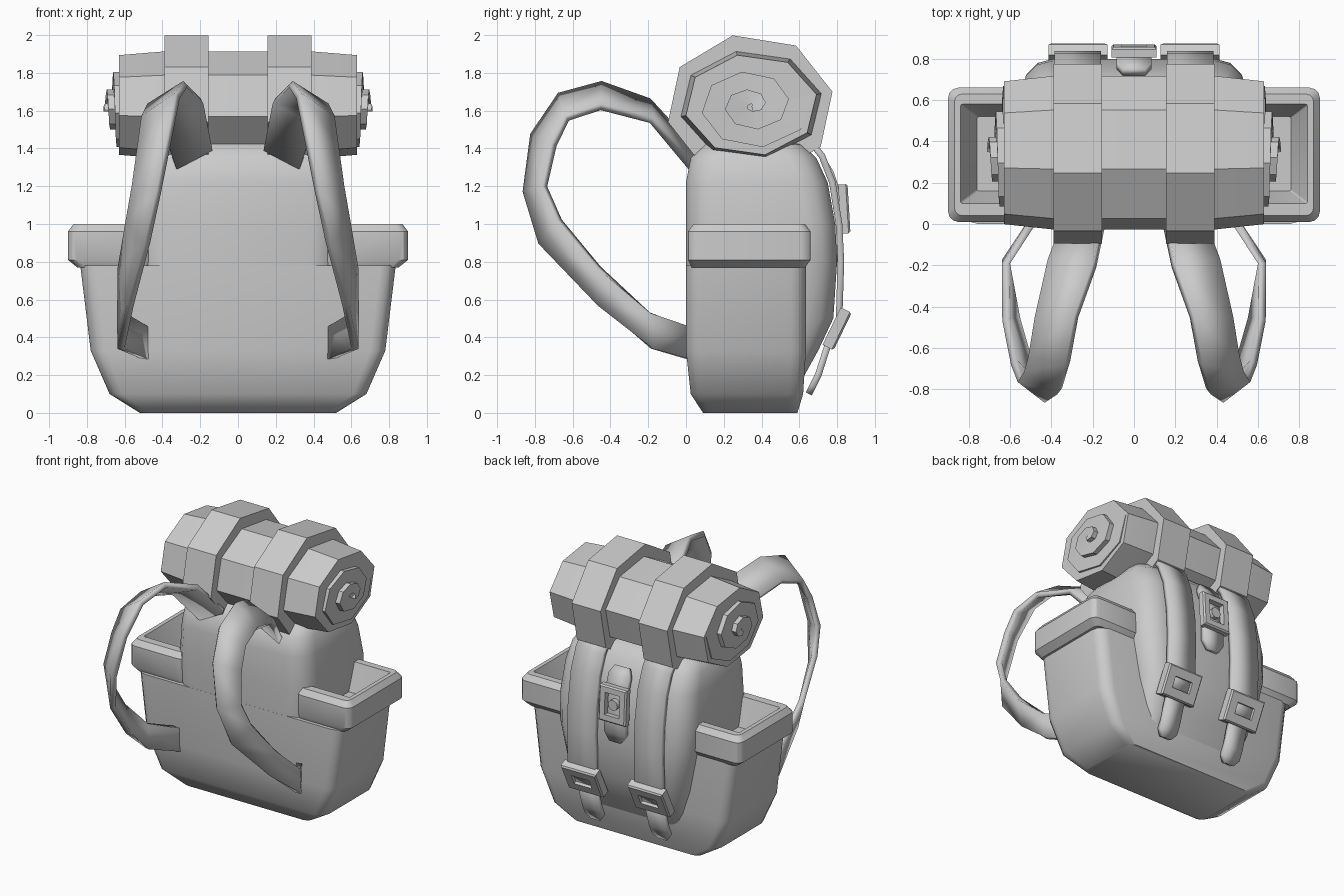
import bpy, bmesh, math
from mathutils import Vector, Matrix

if "Cube" in bpy.data.objects:
    bpy.data.objects.remove(bpy.data.objects["Cube"], do_unlink=True)

grey = bpy.data.materials.new("canvas_grey")
grey.use_nodes = True
grey.diffuse_color = (0.6, 0.6, 0.6, 1)
grey.node_tree.nodes["Principled BSDF"].inputs["Base Color"].default_value = (0.6, 0.6, 0.6, 1)


def make(name, rings, caps=True, loop=False, closed=True, mirror=False, thick=0, angle=30):
    """Skin a list of equal-length point rings into one object."""
    bm = bmesh.new()
    rows = [[bm.verts.new(p) for p in ring] for ring in rings]
    n = len(rows[0])
    pairs = list(zip(rows, rows[1:])) + ([(rows[-1], rows[0])] if loop else [])
    for a, b in pairs:
        for i in range(n if closed else n - 1):
            j = (i + 1) % n
            bm.faces.new((a[i], a[j], b[j], b[i]))
    if caps and closed and not loop:
        bm.faces.new(rows[0])
        bm.faces.new(rows[-1])
    bmesh.ops.recalc_face_normals(bm, faces=bm.faces)
    mesh = bpy.data.meshes.new(name)
    bm.to_mesh(mesh)
    bm.free()
    mesh.materials.append(grey)
    ob = bpy.data.objects.new(name, mesh)
    bpy.context.collection.objects.link(ob)
    bpy.ops.object.select_all(action='DESELECT')
    ob.select_set(True)
    bpy.context.view_layer.objects.active = ob
    bpy.ops.object.shade_smooth_by_angle(angle=math.radians(angle))
    if thick:
        mod = ob.modifiers.new("thickness", 'SOLIDIFY')
        mod.thickness, mod.offset = thick, 0
    if mirror:
        ob.modifiers.new("mirror", 'MIRROR').use_mirror_merge = False
    return ob


def rounded(x0, x1, y0, y1, z, r):
    """Horizontal rectangle with rounded corners."""
    pts = []
    corners = ((x1 - r, y1 - r), (x0 + r, y1 - r), (x0 + r, y0 + r), (x1 - r, y0 + r))
    for k, (cx, cy) in enumerate(corners):
        for s in range(4):
            a = math.pi / 2 * (k + s / 3)
            pts.append((cx + r * math.cos(a), cy + r * math.sin(a), z))
    return pts


def octagon(x, scale, cy, cz, ry, rz):
    return [(x, cy + scale * ry * math.cos(math.radians(102 - 45 * k)),
             cz + scale * rz * math.sin(math.radians(102 - 45 * k))) for k in range(8)]


def frame(name, w, h, depth, bar, centre, tilt, mirror=False):
    """Rectangular buckle with an open middle."""
    m = Matrix.Translation(centre) @ Matrix.Rotation(tilt, 4, 'X')

    def ring(inset, y):
        a, b = w / 2 - inset, h / 2 - inset
        return [m @ Vector(p) for p in ((-a, y, -b), (a, y, -b), (a, y, b), (-a, y, b))]
    d = depth / 2
    make(name, [ring(0, -d), ring(0, d - .01), ring(.01, d), ring(bar, d), ring(bar, -d)],
         loop=True, mirror=mirror)


def flat_strap(name, path, thick, mirror=False):
    """Strap running over points given as x0, x1, y, z."""
    make(name, [[(a, y, z), (b, y, z)] for a, b, y, z in path],
         closed=False, thick=thick, mirror=mirror)


# Wide lower bag: half width, front, back, height, corner radius
make("lower_bag", [rounded(-w, w, f, b, z, r) for w, f, b, z, r in (
    (.52, .09, .59, 0, .05), (.68, .025, .62, .10, .07), (.78, 0, .635, .33, .08),
    (.835, 0, .635, .78, .08))], angle=50)

# Tall main compartment bulging to the back
make("main_compartment", [rounded(-w, w, f, b, z, r) for w, f, b, z, r in (
    (.40, .05, .60, .15, .08), (.44, .03, .70, .33, .12), (.48, .01, .78, .50, .14),
    (.54, 0, .80, .80, .15), (.545, 0, .79, 1.0, .15), (.53, 0, .75, 1.22, .15),
    (.51, .025, .69, 1.35, .14), (.46, .09, .62, 1.42, .12), (.40, .15, .56, 1.44, .1))],
    angle=50)

# Open side pocket with a thick rim
make("side_pocket_rim", [rounded(*v) for v in (
    (.46, .85, .03, .63, .77, .04), (.46, .90, .01, .66, .81, .05),
    (.46, .90, .01, .66, .96, .05), (.48, .87, .04, .63, 1.0, .04),
    (.50, .84, .10, .58, 1.0, .01), (.52, .76, .16, .52, .80, .01))], mirror=True)

# Bedroll with stepped spiral ends
roll = (.345, 1.63, .38, .29)
make("bedroll", [octagon(x, s, *roll) for x, s in (
    (-.63, .93), (-.39, 1), (.39, 1), (.63, .93))])


def spiral_point(k, layer):
    s = max(.95 - .33 * k / 8, .02)
    return Vector(octagon(.625 + .035 * layer / 8, s, *roll)[k % 8])


make("bedroll_spiral", [[spiral_point(k, k - 8), spiral_point(k, k), spiral_point(k + 8, k)]
     for k in range(2, 21)], closed=False, mirror=True)

# Bands around the bedroll, running down the back
make("bedroll_band", [octagon(x, 1, .34, 1.62, .445, .387) for x in (.155, .39)], mirror=True)
flat_strap("closure_strap", [(.16, .385, y, z) for y, z in (
    (.64, 1.46), (.72, 1.36), (.775, 1.22), (.81, 1.0), (.82, .80), (.81, .48), (.77, .40))],
    .035, True)
flat_strap("closure_strap_tail", [(.20, .345, .77, .42), (.20, .345, .70, .20),
           (.20, .345, .67, .14), (.235, .31, .65, .10)], .035, True)
frame("closure_buckle", .285, .22, .065, .07, (.272, .80, .445), -.45, True)

# Centre clip on the back
flat_strap("centre_strap", [(-.055, .055, .735, 1.32), (-.085, .085, .765, 1.27),
           (-.085, .085, .80, 1.17), (-.085, .085, .815, .95),
           (-.085, .085, .815, .86), (-.045, .045, .815, .80)], .035)
frame("centre_buckle", .22, .26, .05, .05, (0, .838, 1.08), .06)
make("centre_button", [[(.038 * math.cos(a * math.pi / 6), y, 1.08 + .038 * math.sin(a * math.pi / 6))
     for a in range(12)] for y in (.80, .855)])

# Twisting shoulder strap: leading edge and trailing edge
leading = ((.14, .03, 1.40), (.19, -.20, 1.65), (.28, -.45, 1.74), (.32, -.67, 1.68),
           (.36, -.81, 1.47), (.42, -.85, 1.17), (.48, -.77, .90), (.57, -.46, .57),
           (.62, -.18, .34), (.48, .03, .28))
trailing = ((.33, .03, 1.30), (.41, -.18, 1.55), (.47, -.45, 1.62), (.50, -.63, 1.56),
            (.52, -.70, 1.42), (.55, -.75, 1.20), (.58, -.67, 1.02), (.62, -.46, .77),
            (.62, -.19, .53), (.48, .03, .45))
make("shoulder_strap", list(zip(leading, trailing)), closed=False, thick=.04, mirror=True)
